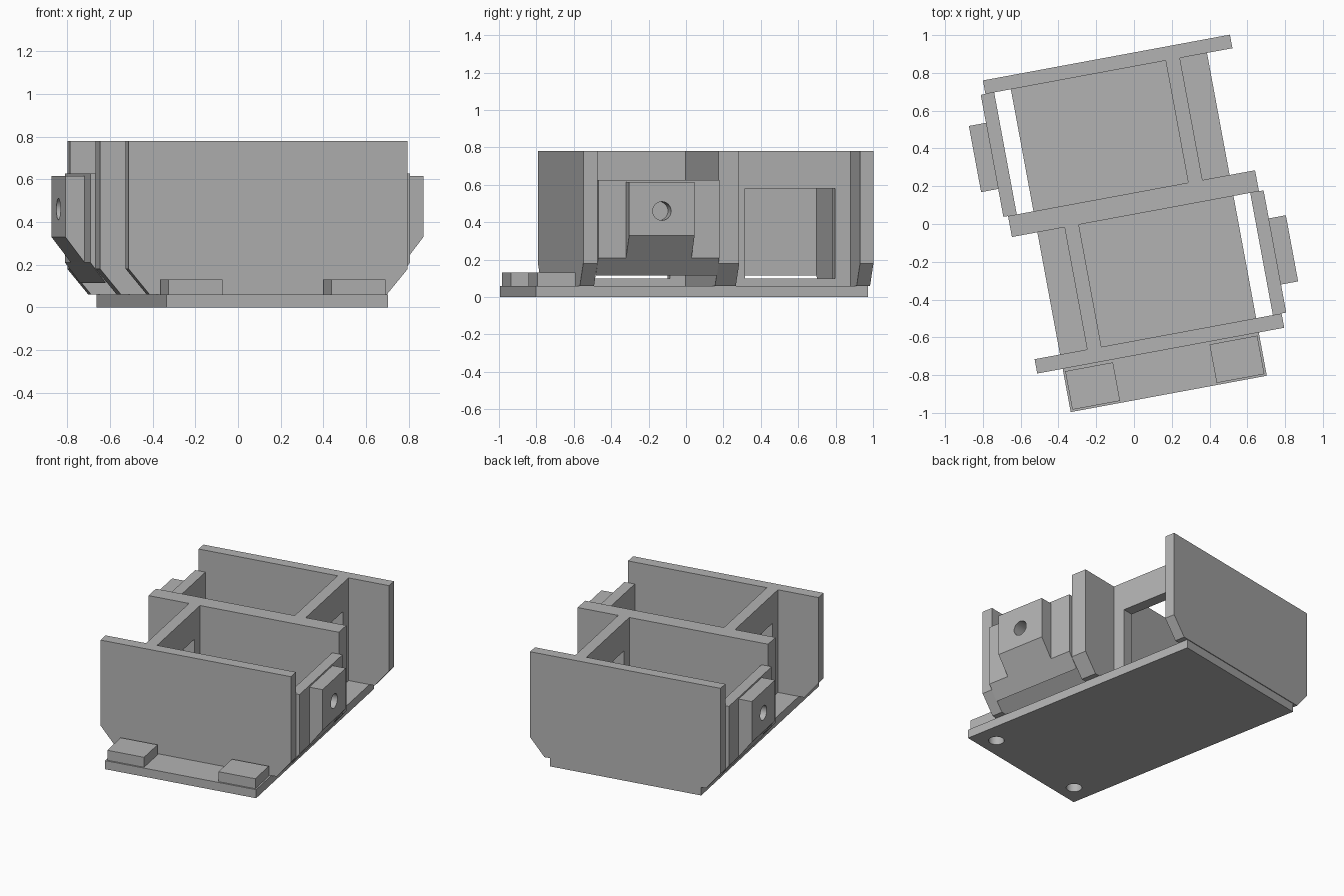
import bpy, math
from mathutils import Matrix, Vector

if "Cube" in bpy.data.objects:
    bpy.data.objects.remove(bpy.data.objects["Cube"], do_unlink=True)

GREY = (0.45, 0.45, 0.45, 1)
grey = bpy.data.materials.new("plain grey")
grey.use_nodes = True
grey.diffuse_color = GREY
grey.node_tree.nodes["Principled BSDF"].inputs["Base Color"].default_value = GREY

# The whole tray is turned on its stand; parts are laid out in its own axes
TURN = Matrix.Rotation(math.radians(10.5), 4, "Z") @ Matrix.Translation((0.017, 0, 0))


def prism(name, profile, y0, y1):
    """Extrude an x-z profile from y0 to y1."""
    n = len(profile)
    verts = [TURN @ Vector((x, y, z)) for y in (y0, y1) for x, z in profile]
    faces = [list(range(n)), list(range(2 * n - 1, n - 1, -1))]
    faces += [[i, i + n, (i + 1) % n + n, (i + 1) % n] for i in range(n)]
    # keep normals outward whichever way round the profile runs
    area = sum(profile[i - 1][0] * profile[i][1] - profile[i][0] * profile[i - 1][1]
               for i in range(n))
    if area < 0:
        faces = [f[::-1] for f in faces]
    mesh = bpy.data.meshes.new(name)
    mesh.from_pydata(verts, [], faces)
    mesh.materials.append(grey)
    ob = bpy.data.objects.new(name, mesh)
    bpy.context.collection.objects.link(ob)
    return ob


def box(name, x0, x1, y0, y1, z0, z1):
    return prism(name, [(x0, z0), (x1, z0), (x1, z1), (x0, z1)], y0, y1)


def rod(centre, radius, depth, axis):
    """Round cutter along x or z."""
    bpy.ops.mesh.primitive_cylinder_add(vertices=32, radius=radius, depth=depth)
    ob = bpy.context.object
    ob.data.materials.append(grey)
    spin = Matrix.Rotation(math.pi / 2, 4, "Y") if axis == "x" else Matrix()
    ob.data.transform(TURN @ Matrix.Translation(centre) @ spin)
    return ob


def cut(target, cutter, keep=False):
    cutter.hide_render = True
    mod = target.modifiers.new("cut", "BOOLEAN")
    mod.operation = "DIFFERENCE"
    mod.solver = "EXACT"
    mod.object = cutter
    bpy.context.view_layer.objects.active = target
    bpy.ops.object.modifier_apply(modifier=mod.name)
    if not keep:
        bpy.data.objects.remove(cutter, do_unlink=True)


FLOOR, TOP = 0.06, 0.78

# Base plate and the two front pads, with blind holes from underneath
base = box("base_plate", -0.528, 0.528, -0.918, 0.888, 0, FLOOR)
for side, name in ((-1, "right"), (1, "left")):
    pad = box(name + "_front_pad", side * 0.26, side * 0.517, -0.907, -0.70, FLOOR, 0.13)
    hole = rod((side * 0.388, -0.80, 0), 0.05, 0.2, "z")
    cut(base, hole, keep=True)
    cut(pad, hole)

# Three cross walls with chamfered lower corners
wall = [(-0.565, FLOOR), (0.565, FLOOR), (0.665, 0.18), (0.665, TOP),
        (-0.665, TOP), (-0.665, 0.18)]
for name, y0, y1 in (("front_wall", -0.685, -0.608), ("middle_wall", 0.05, 0.163),
                     ("back_wall", 0.82, 0.893)):
    prism(name, wall, y0, y1)

# Two bays: divider with window on one side, outer wall and bracket on the other
for name, s, y0, y1 in (("front", 1, -0.608, 0.05), ("rear", -1, 0.163, 0.82)):
    mid = (y0 + y1) / 2
    divider = box(name + "_divider", -s * 0.305, -s * 0.382, y0, y1, FLOOR, TOP)
    cut(divider, box("window_cutter", -s * 0.2, -s * 0.5,
                     mid - 0.245, mid + 0.245, 0.1, 0.58))
    prism(name + "_outer_wall",
          [(s * 0.618, 0.115), (s * 0.69, 0.21), (s * 0.69, 0.627), (s * 0.618, 0.627)], y0, y1)
    bracket = prism(name + "_bracket",
                    [(s * 0.69, 0.21), (s * 0.782, 0.33), (s * 0.782, 0.615), (s * 0.69, 0.615)],
                    mid - 0.178, mid + 0.178)
    cut(bracket, rod((s * 0.74, mid, 0.46), 0.05, 0.2, "x"))

# Smooth the round holes, keep all edges crisp
meshes = [o for o in bpy.context.scene.objects if o.type == "MESH"]
bpy.ops.object.select_all(action="DESELECT")
for ob in meshes:
    ob.select_set(True)
bpy.context.view_layer.objects.active = meshes[0]
bpy.ops.object.shade_smooth_by_angle(angle=math.radians(30))
